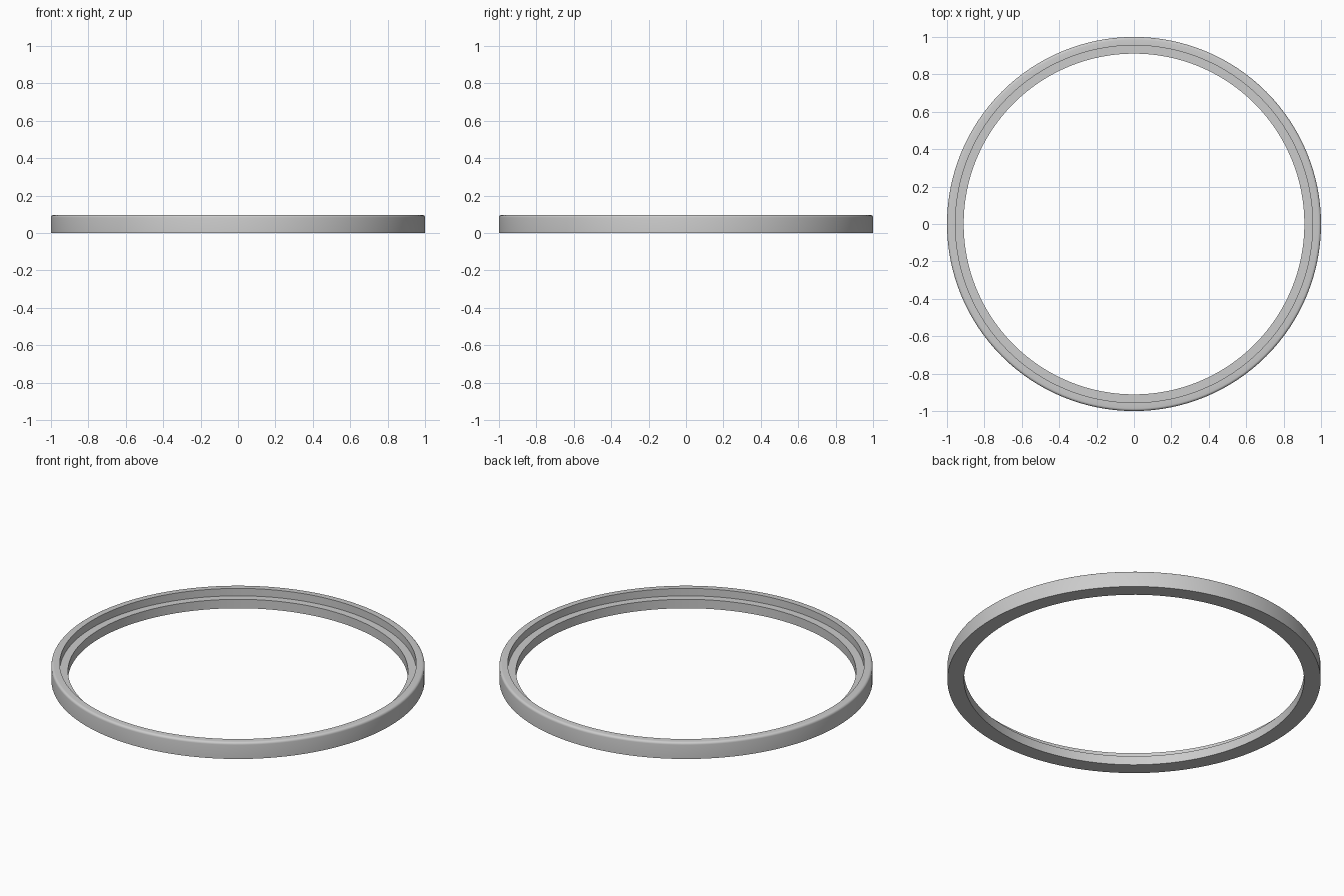
import bpy, bmesh, math

if "Cube" in bpy.data.objects:
    bpy.data.objects.remove(bpy.data.objects["Cube"])

SEGMENTS = 128
R_OUT, R_STEP, R_IN = 1.0, 0.955, 0.911
H_TOP, H_STEP, FILLET = 0.097, 0.053, 0.014

# Cross-section (radius, height): stepped inside, rounded top outer edge
profile = [(R_IN, 0), (R_OUT, 0)]
for i in range(5):
    a = math.radians(90 * i / 4)
    profile.append((R_OUT - FILLET + FILLET * math.cos(a),
                    H_TOP - FILLET + FILLET * math.sin(a)))
profile += [(R_STEP, H_TOP), (R_STEP, H_STEP), (R_IN, H_STEP)]

# Revolve the closed section into a ring
bm = bmesh.new()
rings = []
for s in range(SEGMENTS):
    t = 2 * math.pi * s / SEGMENTS
    rings.append([bm.verts.new((r * math.cos(t), r * math.sin(t), z)) for r, z in profile])
n = len(profile)
for s in range(SEGMENTS):
    a, b = rings[s], rings[(s + 1) % SEGMENTS]
    for i in range(n):
        j = (i + 1) % n
        bm.faces.new((a[i], b[i], b[j], a[j]))
bmesh.ops.recalc_face_normals(bm, faces=bm.faces)

mesh = bpy.data.meshes.new("stepped_ring")
bm.to_mesh(mesh)
bm.free()
ring = bpy.data.objects.new("stepped_ring", mesh)
bpy.context.collection.objects.link(ring)

# Smooth walls with crisp step edges
bpy.context.view_layer.objects.active = ring
ring.select_set(True)
bpy.ops.object.shade_smooth_by_angle(angle=math.radians(30))
